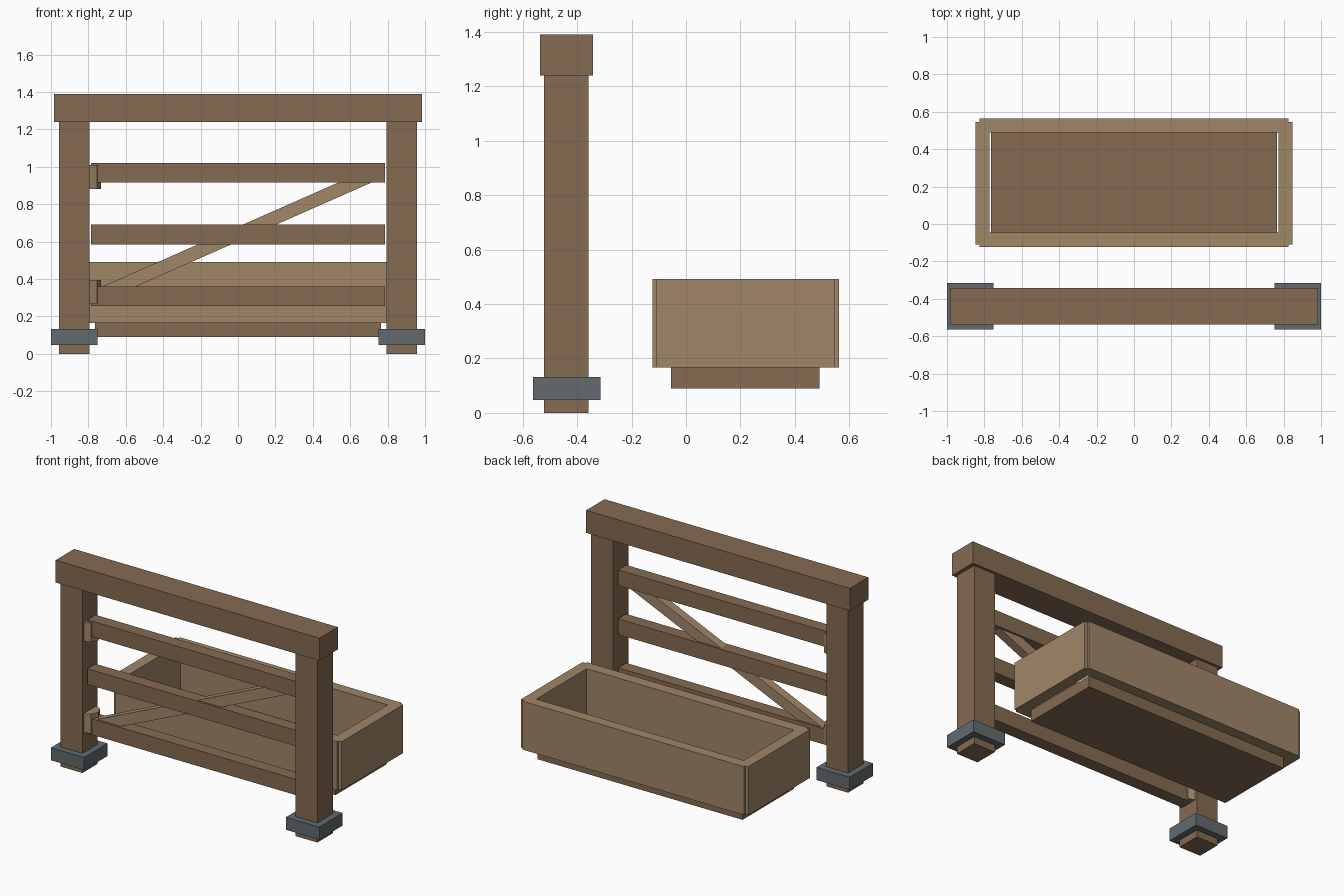
import bpy
from math import atan, radians

if "Cube" in bpy.data.objects:
    bpy.data.objects.remove(bpy.data.objects["Cube"])


def material(name, rgb):
    m = bpy.data.materials.new(name)
    m.diffuse_color = (*rgb, 1)
    m.use_nodes = True
    m.node_tree.nodes["Principled BSDF"].inputs["Base Color"].default_value = m.diffuse_color
    return m


DARK = material("dark_wood", (0.235, 0.147, 0.085))
LIGHT = material("light_wood", (0.35, 0.24, 0.138))
METAL = material("grey_metal", (0.122, 0.144, 0.156))


def box(name, x, y, z, mat):
    """Axis-aligned box from (min, max) ranges."""
    r = (x, y, z)
    bpy.ops.mesh.primitive_cube_add(size=1, location=[(a + b) / 2 for a, b in r])
    o = bpy.context.object
    o.name = name
    o.scale = [b - a for a, b in r]
    bpy.ops.object.transform_apply(location=False, rotation=False, scale=True)
    o.data.materials.append(mat)
    return o


def side_range(s, a, b):
    return tuple(sorted((s * a, s * b)))


GATE_Y = -0.44

# Frame: posts, footing collars and lintel
for s, side in ((-1, "left"), (1, "right")):
    box(side + "_post", side_range(s, 0.795, 0.957), (-0.521, -0.358), (0, 1.245), DARK)
    box(side + "_post_collar", side_range(s, 0.752, 1.0), (-0.563, -0.315), (0.047, 0.132), METAL)
box("top_beam", (-0.983, 0.983), (-0.537, -0.341), (1.239, 1.39), DARK)

# Gate rails
for i, z in enumerate((0.308, 0.638, 0.968)):
    box(f"gate_rail_{i + 1}", (-0.785, 0.785), (GATE_Y - 0.043, GATE_Y + 0.043),
        (z - 0.053, z + 0.053), DARK)

# Diagonal brace
brace = box("gate_brace", (-0.81, 0.81), (-0.03, 0.03), (-0.036, 0.036), LIGHT)
brace.location = (0, GATE_Y, 0.64)
brace.rotation_euler = (0, -atan(0.441), 0)

# Octagonal hinge pins
for name, z in (("lower_hinge", 0.33), ("upper_hinge", 0.945)):
    bpy.ops.mesh.primitive_cylinder_add(vertices=8, radius=0.07, depth=0.13,
                                        location=(-0.803, GATE_Y, z))
    pin = bpy.context.object
    pin.name = name
    pin.data.materials.append(LIGHT)

# Trough: floor, long walls and end walls
box("trough_floor", (-0.765, 0.765), (-0.055, 0.491), (0.09, 0.168), DARK)
box("trough_front_wall", (-0.825, 0.825), (-0.124, -0.046), (0.166, 0.492), LIGHT)
box("trough_back_wall", (-0.825, 0.825), (0.49, 0.563), (0.166, 0.492), LIGHT)
for s, side in ((-1, "left"), (1, "right")):
    box(f"trough_{side}_wall", side_range(s, 0.773, 0.848), (-0.109, 0.546), (0.166, 0.492), LIGHT)
